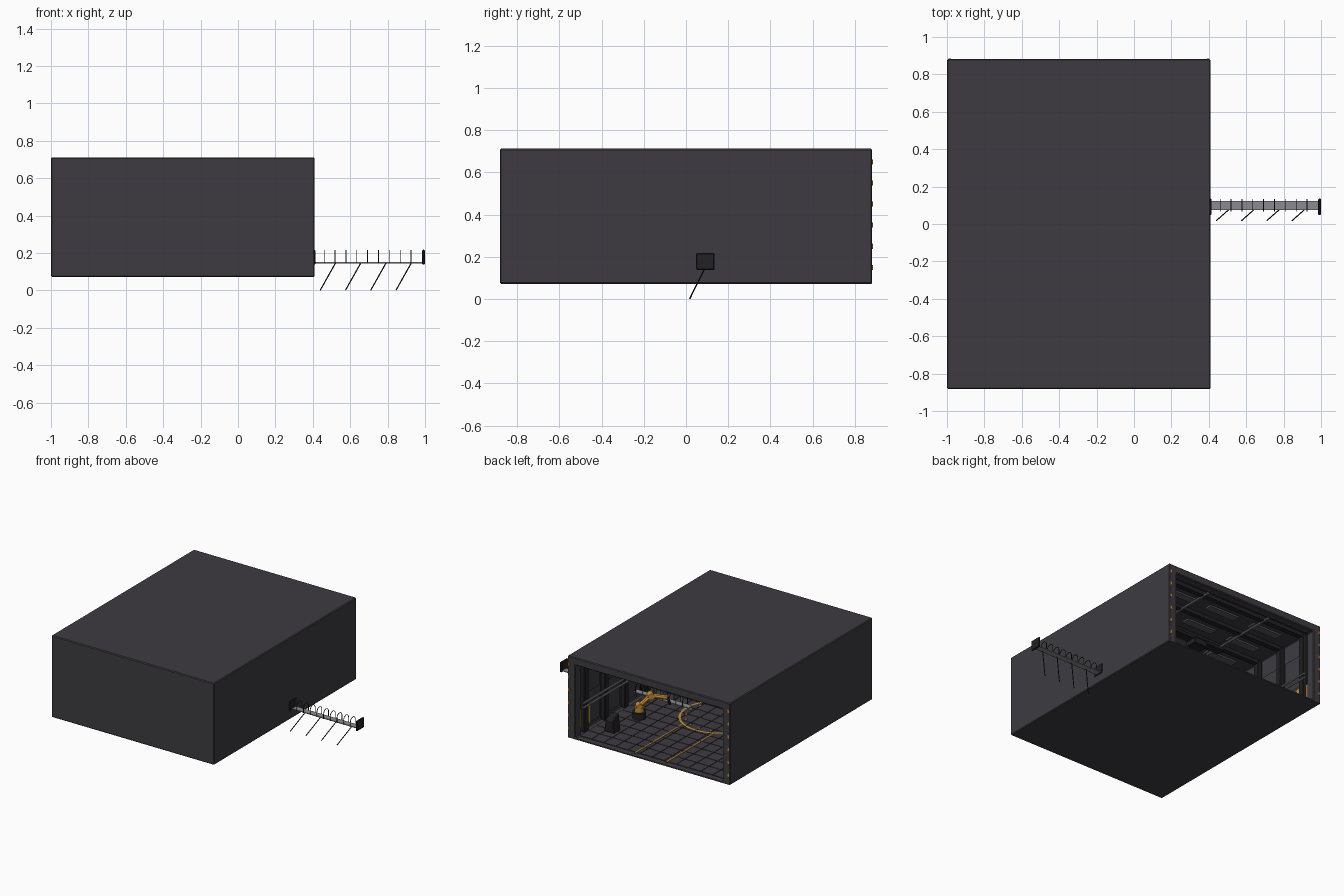
import bpy, bmesh, math
from mathutils import Vector, Matrix

if "Cube" in bpy.data.objects:
    bpy.data.objects.remove(bpy.data.objects["Cube"])


def material(name, *rgb):
    m = bpy.data.materials.new(name)
    m.use_nodes = True
    m.diffuse_color = (*rgb, 1)
    m.node_tree.nodes["Principled BSDF"].inputs["Base Color"].default_value = (*rgb, 1)
    return m


HULL = material("hull_grey", .047, .044, .052)
DARK = material("dark_metal", .016, .016, .018)
STEEL = material("steel", .26, .26, .28)
PANEL = material("panel_grey", .10, .10, .11)
AMBER = material("amber_paint", .55, .27, .04)
ORANGE = material("orange_marker", .7, .2, .03)


def finish(name, bm, mat, bevel=0):
    bmesh.ops.recalc_face_normals(bm, faces=bm.faces)
    me = bpy.data.meshes.new(name)
    bm.to_mesh(me)
    bm.free()
    me.materials.append(mat)
    ob = bpy.data.objects.new(name, me)
    bpy.context.collection.objects.link(ob)
    if bevel:
        mod = ob.modifiers.new("edge", "BEVEL")
        mod.width, mod.segments, mod.limit_method = bevel, 1, "ANGLE"
    return ob


def boxes(name, centres, size, mat, bevel=0):
    """One object made of equal boxes at several centres."""
    bm = bmesh.new()
    for c in centres:
        bmesh.ops.create_cube(bm, size=1, matrix=Matrix.Translation(c) @ Matrix.Diagonal((*size, 1)))
    return finish(name, bm, mat, bevel)


def rods(name, pairs, radius, mat, sides=8):
    """One object made of straight round rods between point pairs."""
    bm = bmesh.new()
    for a, b in pairs:
        a, b = Vector(a), Vector(b)
        d = b - a
        m = Matrix.Translation((a + b) / 2) @ d.to_track_quat("Z", "Y").to_matrix().to_4x4()
        bmesh.ops.create_cone(bm, cap_ends=True, segments=sides, radius1=radius,
                              radius2=radius, depth=d.length, matrix=m)
    return finish(name, bm, mat)


X0, X1, Y, Z0, Z1 = -1, .41, .882, .072, .712
MID = (X0 + X1) / 2
FLOOR = .09

# Hangar hull: a block hollowed from its open end, with a frame lip
bm = bmesh.new()
bmesh.ops.create_cube(bm, size=1, matrix=Matrix.Translation((MID, 0, (Z0 + Z1) / 2))
                      @ Matrix.Diagonal((X1 - X0, 2 * Y, Z1 - Z0, 1)))
face = max(bm.faces, key=lambda f: f.calc_center_median().y)
for side, top, y in ((.068, .06, Y), (.068, .06, Y - .07), (.035, .03, Y - .07), (.035, .03, -Y + .04)):
    out = bmesh.ops.extrude_face_region(bm, geom=[face])["geom"]
    bmesh.ops.delete(bm, geom=[face], context="FACES_ONLY")
    face = next(g for g in out if isinstance(g, bmesh.types.BMFace))
    for v in face.verts:
        v.co = (X1 - side if v.co.x > MID else X0 + side, y,
                Z1 - top if v.co.z > .4 else FLOOR - .006)
finish("hangar_hull", bm, HULL, .006)

# Floor plates with seams
boxes("floor_plates", [(MID + (i - 5.5) * .105, (j - 7.5) * .105, FLOOR - .003)
                       for i in range(12) for j in range(16)], (.1, .1, .006), HULL)
boxes("floor_bolts", [(MID + (i - 5) * .105, (j - 7) * .105, FLOOR)
                      for i in range(11) for j in range(15)], (.03, .007, .004), DARK)

# Landing circle and runway lines
bm = bmesh.new()
N = 48
rings = [[bm.verts.new((MID + r * math.cos(k * math.tau / N), .03 + r * math.sin(k * math.tau / N),
                        FLOOR + .004)) for k in range(N)] for r in (.262, .278)]
for k in range(N):
    bm.faces.new((rings[0][k], rings[1][k], rings[1][k - 1], rings[0][k - 1]))
finish("landing_circle", bm, AMBER)
boxes("landing_marks", [(MID + .23 * math.cos(k * math.tau / 16), .03 + .23 * math.sin(k * math.tau / 16),
                         FLOOR + .002) for k in range(16)], (.016, .016, .004), AMBER)
boxes("runway_lines", [(MID + s * .135, .565, FLOOR + .002) for s in (-1, 1)], (.01, .6, .004), AMBER)

# Wall ribs, wall panels and side rails, mirrored on both side walls
for s, label in ((1, "left"), (-1, "right")):
    wall = MID + s * .67
    ribs = [-.75 + k * .25 for k in range(7)]
    boxes(label + "_wall_ribs", [(wall - s * .02, y, .38) for y in ribs], (.04, .05, .59), DARK, .005)
    boxes(label + "_wall_panels", [(wall - s * .004, y + .125, z) for y in ribs[:-1] for z in (.2, .45)],
          (.008, .16, .17), HULL)
    rods(label + "_wall_rails", [((wall - s * .05, -.8, z), (wall - s * .05, .8, z)) for z in (.295, .33)],
         .008, STEEL)
    boxes(label + "_hazard_panel", [(wall - s * .008, .735, .19)], (.008, .13, .14), AMBER)
    # Marker lights on the door frame
    edge = MID + s * .69
    for mat, odd in ((AMBER, 0), (ORANGE, 1)):
        boxes(label + "_frame_lights_" + mat.name, [(edge, Y, .15 + .1 * k) for k in range(odd, 6, 2)],
              (.012, .006, .024), mat)
boxes("top_frame_bolts", [(MID + (k - 4) * .15, Y - .04, Z1 - .062) for k in range(9)], (.02, .02, .008), PANEL)

# Back wall
boxes("back_wall_ribs", [(MID + (k - 2) * .28, -Y + .06, .38) for k in range(5)], (.05, .04, .58), DARK, .005)
boxes("back_wall_panels", [(MID + (k - 1.5) * .28, -Y + .045, .38) for k in range(4)], (.18, .01, .4), PANEL)

# Ceiling beams, lamps and crane rails
CEIL = Z1 - .03
boxes("ceiling_beams", [(MID, -.75 + k * .25, CEIL - .015) for k in range(7)], (1.34, .04, .03), DARK)
boxes("ceiling_lamps", [(MID + i * .4, -.625 + j * .25, CEIL - .006) for i in (-1, 0, 1) for j in range(6)],
      (.26, .06, .012), PANEL)
rods("crane_rails", [((MID + s * .28, -.83, .655), (MID + s * .28, .81, .655)) for s in (-1, 1)], .009, STEEL)
boxes("crane_trolley", [(MID, .25, .64)], (.62, .07, .03), DARK, .005)
boxes("crane_hoist", [(MID - .08, .25, .61)], (.12, .1, .05), DARK, .005)

# Conveyor running through the side wall
CY, CZ, TIP = .1, .148, 1.0
boxes("conveyor_belt", [((TIP - .12) / 2, CY, CZ)], (TIP + .1, .048, .006), STEEL)
boxes("conveyor_end_plates", [(TIP - .008, CY - .008, .178), (X1 - .003, CY - .008, .178)],
      (.016, .088, .08), DARK, .005)
hoops = []
for k in range(18):
    x = .925 - .058 * k
    arc = [(x, CY + .031 * math.cos(a), .182 + .032 * math.sin(a))
           for a in (math.pi * j / 10 for j in range(11))]
    path = [(x, CY + .031, CZ)] + arc + [(x, CY - .031, CZ)]
    hoops += list(zip(path, path[1:]))
rods("conveyor_hoops", hoops, .0025, DARK, 6)
rods("conveyor_legs", [((x, CY - .01, CZ), (x - .082, .018, .002)) for x in (.522, .657, .792, .927)],
     .0035, DARK, 6)

# Robot arm
rods("arm_base", [((.16, .35, FLOOR), (.16, .35, .14))], .05, DARK, 16)
rods("arm_turret", [((.16, .35, .14), (.16, .35, .175))], .035, AMBER, 16)
shoulder, elbow, wrist = (.16, .35, .18), (.11, .28, .25), (-.01, .24, .25)
rods("arm_links", [(shoulder, elbow), (elbow, wrist)], .018, AMBER, 8)
rods("arm_joints", [((p[0] - .02, p[1] + .02, p[2]), (p[0] + .02, p[1] - .02, p[2]))
                    for p in (shoulder, elbow)], .024, AMBER, 12)
rods("arm_gripper", [(wrist, (-.03, .24, .2))], .01, DARK, 8)

# Control console with sloping top
bm = bmesh.new()
bmesh.ops.create_cube(bm, size=1, matrix=Matrix.Translation((.19, .64, .155))
                      @ Matrix.Diagonal((.09, .08, .13, 1)))
for v in bm.verts:
    if v.co.z > .16:
        v.co.x = .19 + (v.co.x - .19) * .7
        v.co.z -= .03 if v.co.y > .64 else 0
finish("control_console", bm, DARK, .006)
